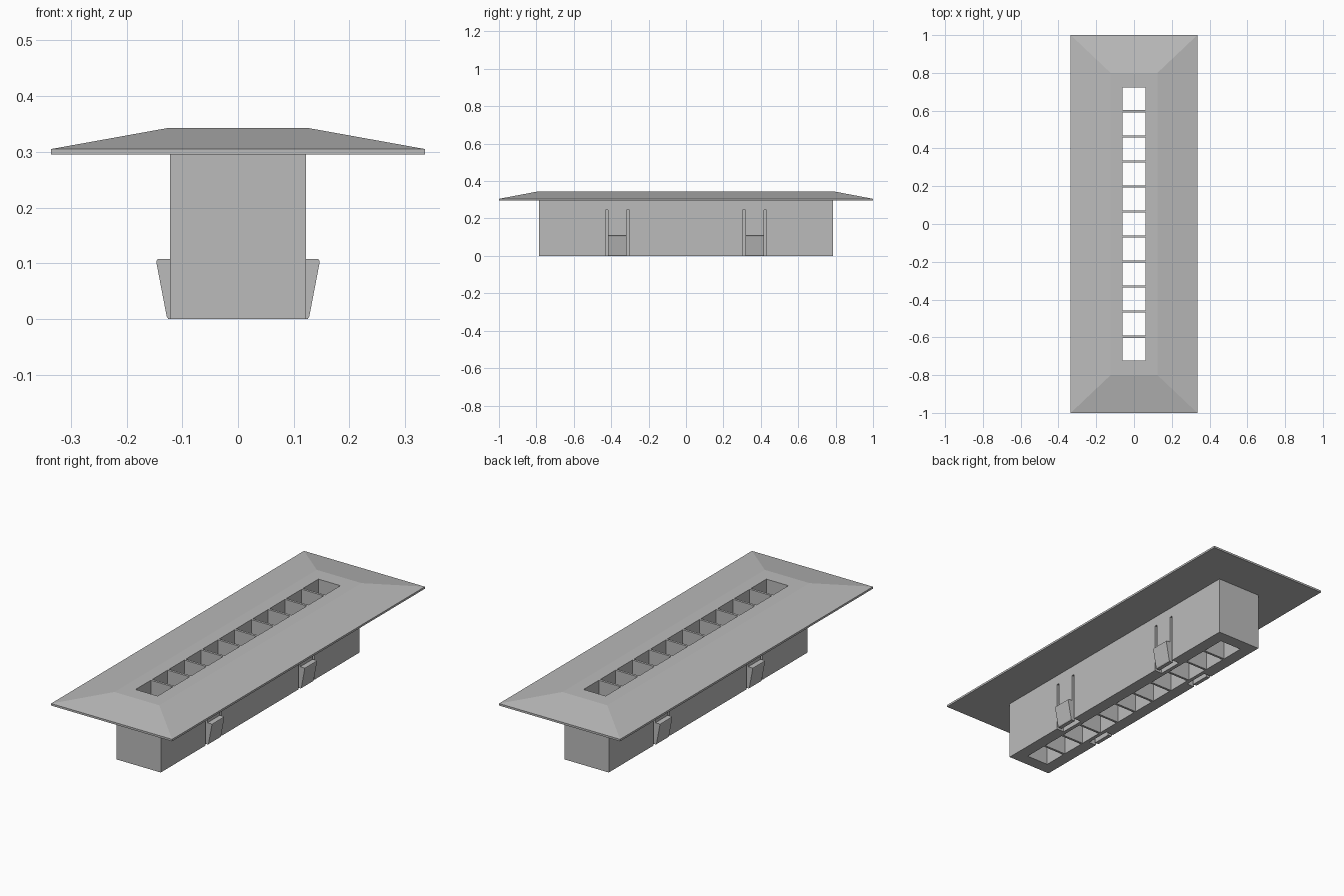
import bpy, bmesh, math

if "Cube" in bpy.data.objects:
    bpy.data.objects.remove(bpy.data.objects["Cube"])

grey = bpy.data.materials.new("plain grey")
grey.diffuse_color = (0.5, 0.5, 0.5, 1)
grey.use_nodes = True
grey.node_tree.nodes["Principled BSDF"].inputs["Base Color"].default_value = grey.diffuse_color


def add_box(bm, x0, x1, y0, y1, z0, z1):
    """Axis-aligned box between two corners."""
    vs = bmesh.ops.create_cube(bm, size=1)["verts"]
    for v in vs:
        v.co.x = x1 if v.co.x > 0 else x0
        v.co.y = y1 if v.co.y > 0 else y0
        v.co.z = z1 if v.co.z > 0 else z0


def make_object(name, bm):
    bmesh.ops.recalc_face_normals(bm, faces=bm.faces[:])
    me = bpy.data.meshes.new(name)
    bm.to_mesh(me)
    bm.free()
    me.materials.append(grey)
    ob = bpy.data.objects.new(name, me)
    bpy.context.collection.objects.link(ob)
    return ob


def cut(ob, cutter):
    """Subtract the cutter and apply the result."""
    bpy.context.view_layer.objects.active = ob
    mod = ob.modifiers.new("openings", "BOOLEAN")
    mod.operation = "DIFFERENCE"
    mod.solver = "EXACT"
    mod.object = cutter
    bpy.ops.object.modifier_apply(modifier=mod.name)


PITCH, HOLE, HALF_W = 0.1325, 0.1205, 0.061      # row of openings
PLATE_Z, RIM_Z, TOP_Z = 0.295, 0.305, 0.343      # cover plate levels
BODY_X, BODY_Y = 0.122, 0.785
TAB_Y, TAB_HALF, SLOT_HALF, SLOT_Z = 0.367, 0.049, 0.064, 0.246

# Cover plate: thin rim with a shallow bevelled top
bm = bmesh.new()
rings = []
for hx, hy, z in ((0.335, 1, PLATE_Z), (0.335, 1, RIM_Z), (0.124, 0.8, TOP_Z)):
    rings.append([bm.verts.new((sx * hx, sy * hy, z))
                  for sx, sy in ((-1, -1), (1, -1), (1, 1), (-1, 1))])
for a, b in zip(rings, rings[1:]):
    for i in range(4):
        j = (i + 1) % 4
        bm.faces.new((a[i], a[j], b[j], b[i]))
bm.faces.new(rings[0][::-1])
bm.faces.new(rings[-1])
plate = make_object("cover_plate", bm)

# Body below the plate
bm = bmesh.new()
add_box(bm, -BODY_X, BODY_X, -BODY_Y, BODY_Y, 0, PLATE_Z)
body = make_object("body", bm)

# Eleven through openings
bm = bmesh.new()
for i in range(-5, 6):
    y = i * PITCH
    add_box(bm, -HALF_W, HALF_W, y - HOLE / 2, y + HOLE / 2, -0.1, 0.5)
holes = make_object("opening_cutter", bm)
cut(plate, holes)
cut(body, holes)

# U-shaped slots that free the spring tabs
slots = []
for sx in (-1, 1):
    for sy in (-1, 1):
        bm = bmesh.new()
        outline = [(SLOT_HALF, 0.2), (SLOT_HALF, 0.08), (-SLOT_HALF, 0.08), (-SLOT_HALF, 0.2),
                   (-TAB_HALF, 0.2), (-TAB_HALF, 0.105), (TAB_HALF, 0.105), (TAB_HALF, 0.2)]
        low = [bm.verts.new((sx * x, sy * TAB_Y + y, -0.1)) for y, x in outline]
        face = bm.faces.new(low)
        top = bmesh.ops.extrude_face_region(bm, geom=[face])["geom"]
        for v in top:
            if isinstance(v, bmesh.types.BMVert):
                v.co.z = SLOT_Z
        slots.append(make_object("slot_cutter", bm))
for s in slots:
    cut(body, s)

# Wedge-shaped catches on the spring tabs
profile = [(0.115, 0), (0.125, 0), (0.128, 0.005), (0.1465, 0.102),
           (0.1455, 0.106), (0.142, 0.108), (0.115, 0.108)]
for side, sx in (("left", -1), ("right", 1)):
    for end, sy in (("front", -1), ("back", 1)):
        bm = bmesh.new()
        a, b = [[bm.verts.new((sx * x, sy * TAB_Y + d, z)) for x, z in profile]
                for d in (-TAB_HALF, TAB_HALF)]
        bm.faces.new(a)
        bm.faces.new(b[::-1])
        for i in range(len(profile)):
            j = (i + 1) % len(profile)
            bm.faces.new((a[i], a[j], b[j], b[i]))
        make_object(f"catch_{end}_{side}", bm)

# Remove the helpers and shade
for ob in [holes] + slots:
    bpy.data.objects.remove(ob)
for ob in bpy.context.collection.objects:
    ob.select_set(True)
    bpy.context.view_layer.objects.active = ob
bpy.ops.object.shade_smooth_by_angle(angle=math.radians(5))
